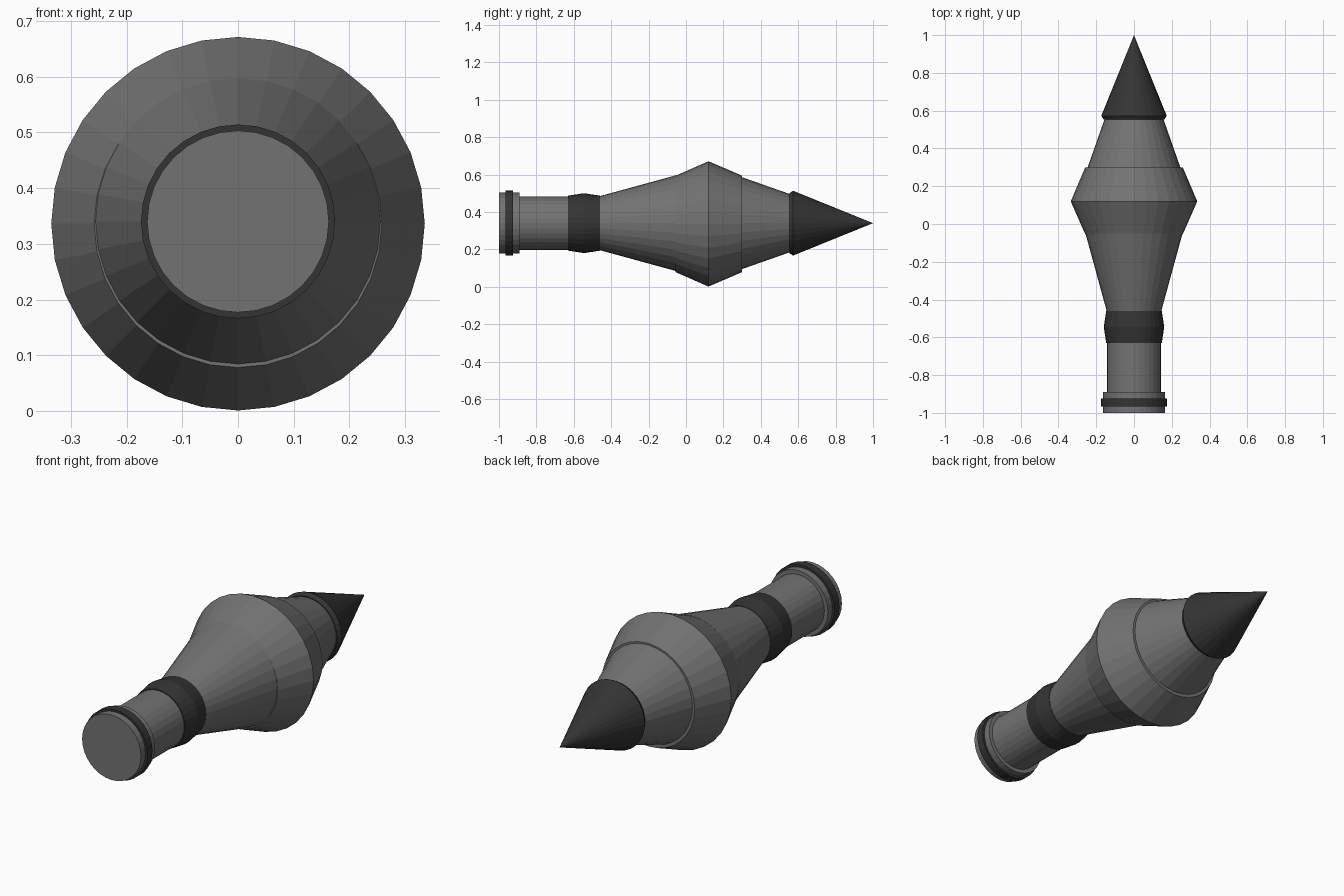
import bpy
import bmesh
import math

if "Cube" in bpy.data.objects:
    bpy.data.objects.remove(bpy.data.objects["Cube"])

SIDES = 32


def material(name, value):
    m = bpy.data.materials.new(name)
    m.diffuse_color = (value, value, value, 1)
    m.use_nodes = True
    m.node_tree.nodes["Principled BSDF"].inputs["Base Color"].default_value = m.diffuse_color
    return m


grey = material("mid grey", 0.17)
dark = material("charcoal", 0.034)


def lathe(name, profile, mat, z=0.34):
    """Closed solid turned about the y direction from (y, radius) pairs."""
    bm = bmesh.new()
    rings = []
    for y, r in profile:
        if r == 0:
            rings.append([bm.verts.new((0, y, z))])
            continue
        rings.append([bm.verts.new((r * math.sin(math.tau * i / SIDES), y,
                                    z + r * math.cos(math.tau * i / SIDES)))
                      for i in range(SIDES)])
    for a, b in zip(rings, rings[1:]):
        for i in range(SIDES):
            j = (i + 1) % SIDES
            if len(b) == 1:
                bm.faces.new((a[i], a[j], b[0]))
            else:
                bm.faces.new((a[i], a[j], b[j], b[i]))
    for ring in (rings[0], rings[-1]):
        if len(ring) > 2:
            bm.faces.new(ring)
    bmesh.ops.recalc_face_normals(bm, faces=bm.faces)
    mesh = bpy.data.meshes.new(name)
    bm.to_mesh(mesh)
    bm.free()
    mesh.materials.append(mat)
    ob = bpy.data.objects.new(name, mesh)
    bpy.context.collection.objects.link(ob)
    return ob


# Tail end: collar, dark ring, tube
lathe("tail_collar", [(-1.0, 0.163), (-0.89, 0.163)], grey)
lathe("tail_ring", [(-0.965, 0.174), (-0.925, 0.174)], dark)
lathe("tail_tube", [(-0.90, 0.143), (-0.60, 0.143)], grey)

# Dark band between tube and body
lathe("neck_band", [(-0.63, 0.147), (-0.545, 0.16), (-0.46, 0.147)], dark)

# Body: rear taper, wide middle (sits very slightly lower), front taper
lathe("rear_taper", [(-0.47, 0.142), (-0.05, 0.257)], grey)
lathe("wide_middle", [(-0.055, 0.258), (0.12, 0.335), (0.30, 0.258)], grey, 0.336)
lathe("front_taper", [(0.29, 0.249), (0.56, 0.154)], grey)

# Pointed nose with a small chamfer at its base
lathe("nose_cone", [(0.553, 0.161), (0.573, 0.173), (1.0, 0)], dark)
